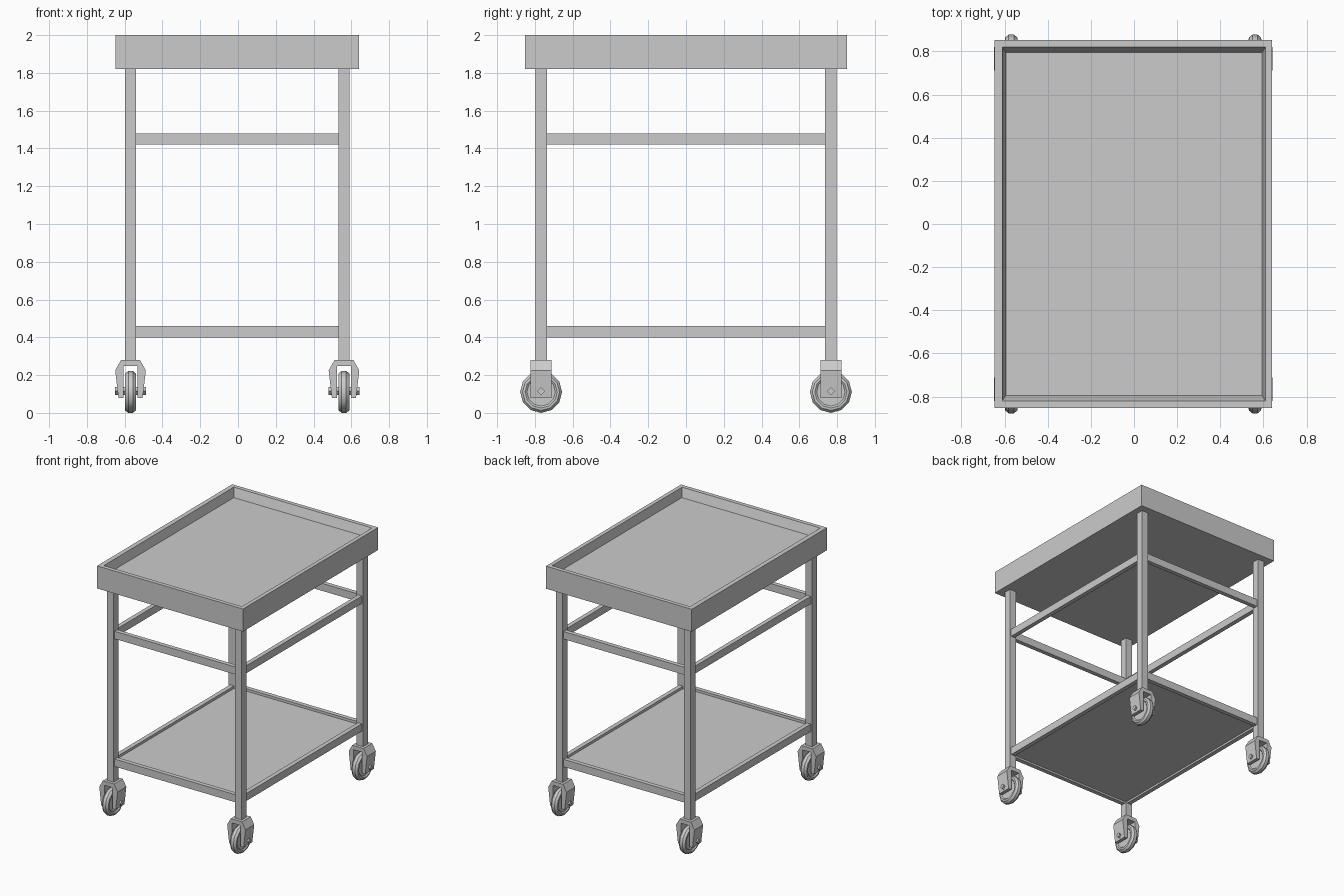
import bpy, bmesh
from math import sin, cos, pi, radians

if "Cube" in bpy.data.objects:
    bpy.data.objects.remove(bpy.data.objects["Cube"])

CX = -0.004            # slight sideways offset of the frame
LX, LY = 0.565, 0.767  # leg centres


def finish(name, bm):
    bmesh.ops.recalc_face_normals(bm, faces=bm.faces)
    me = bpy.data.meshes.new(name)
    bm.to_mesh(me)
    bm.free()
    ob = bpy.data.objects.new(name, me)
    bpy.context.collection.objects.link(ob)
    return ob


def box(name, x0, x1, y0, y1, z0, z1):
    bm = bmesh.new()
    bmesh.ops.create_cube(bm, size=1)
    for v in bm.verts:
        v.co = (x0 if v.co.x < 0 else x1, y0 if v.co.y < 0 else y1, z0 if v.co.z < 0 else z1)
    return finish(name, bm)


def tray():
    # nested rectangles: underside, outer rim, inner rim, sunken floor
    levels = [(-0.648, 0.641, 0.853, 1.82), (-0.648, 0.641, 0.853, 2.0),
              (-0.611, 0.609, 0.82, 2.0), (-0.594, 0.594, 0.795, 1.93)]
    bm = bmesh.new()
    rings = [[bm.verts.new(p) for p in ((a, -y, z), (b, -y, z), (b, y, z), (a, y, z))]
             for a, b, y, z in levels]
    for lo, hi in zip(rings, rings[1:]):
        for i in range(4):
            j = (i + 1) % 4
            bm.faces.new((lo[i], lo[j], hi[j], hi[i]))
    bm.faces.new(rings[0])
    bm.faces.new(rings[-1])
    finish("top_tray", bm)


def fork(name, cx, cy):
    # extruded inverted-U profile with chamfered shoulders
    half = [(0.05, 0.28), (0.081, 0.225), (0.064, 0.08), (0.037, 0.08), (0.037, 0.248)]
    prof = half + [(-x, z) for x, z in reversed(half)]
    bm = bmesh.new()
    f = bm.faces.new([bm.verts.new((cx + x, cy - 0.055, z)) for x, z in prof])
    r = bmesh.ops.extrude_face_region(bm, geom=[f])
    bmesh.ops.translate(bm, vec=(0, 0.11, 0),
                        verts=[v for v in r["geom"] if isinstance(v, bmesh.types.BMVert)])
    finish(name, bm)


def lathe_x(name, prof, n, c):
    # revolve an (x, radius) profile about a sideways axis
    bm = bmesh.new()
    rings = [[bm.verts.new((c[0] + x, c[1] + r * sin(2 * pi * i / n), c[2] - r * cos(2 * pi * i / n)))
              for i in range(n)] for x, r in prof]
    for a, b in zip(rings, rings[1:]):
        for i in range(n):
            j = (i + 1) % n
            bm.faces.new((a[i], a[j], b[j], b[i]))
    bm.faces.new(rings[0])
    bm.faces.new(rings[-1])
    return finish(name, bm)


tray()

# legs and casters at each corner
for sx, side in ((-1, "left"), (1, "right")):
    for sy, end in ((-1, "front"), (1, "back")):
        tag = f"{end}_{side}"
        x, y = CX + sx * LX, sy * LY
        box(f"{tag}_leg", x - 0.029, x + 0.029, y - 0.03, y + 0.03, 0.28, 1.82)
        fork(f"{tag}_caster_fork", x, y)
        half = [(0.022, 0.075), (0.03, 0.085), (0.028, 0.098), (0.012, 0.111)]
        wheel = lathe_x(f"{tag}_caster_wheel", [(-a, r) for a, r in half] + half[::-1],
                        12, (x, y, 0.111))
        bpy.ops.object.select_all(action='DESELECT')
        bpy.context.view_layer.objects.active = wheel
        wheel.select_set(True)
        bpy.ops.object.shade_smooth_by_angle(angle=radians(35))
        lathe_x(f"{tag}_axle", [(-0.081, 0.021), (0.081, 0.021)], 4, (x, y, 0.115))

# upper and lower rails between the legs
T = 0.0175
for level, z0 in (("upper", 1.42), ("lower", 0.40)):
    for s, end, side in ((-1, "front", "left"), (1, "back", "right")):
        box(f"{level}_{end}_rail", CX - LX + T, CX + LX - T, s * LY - T, s * LY + T, z0, z0 + 0.06)
        x = CX + s * LX
        box(f"{level}_{side}_rail", x - T, x + T, -LY + T, LY - T, z0, z0 + 0.06)

# lower shelf panel inside the lower rails
box("lower_shelf", CX - LX + T, CX + LX - T, -LY + T, LY - T, 0.415, 0.44)
